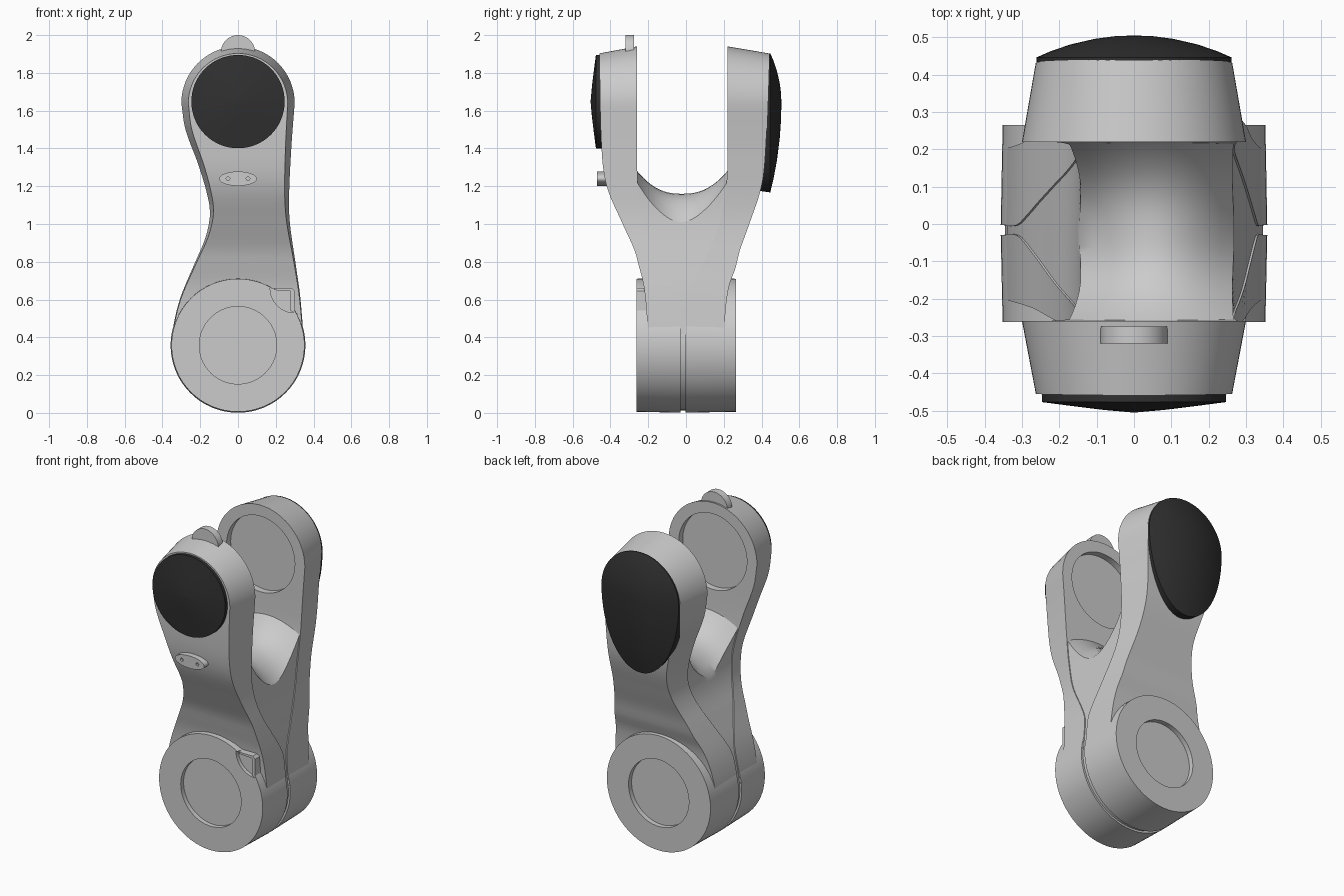
import bpy, bmesh
from math import sin, cos, pi, tau, radians

if "Cube" in bpy.data.objects:
    bpy.data.objects.remove(bpy.data.objects["Cube"])

dark = bpy.data.materials.new("dark_cap")
dark.diffuse_color = (0.03, 0.03, 0.03, 1)
dark.use_nodes = True
dark.node_tree.nodes["Principled BSDF"].inputs["Base Color"].default_value = dark.diffuse_color


def interp(table, z):
    """Smooth (Hermite) interpolation through (z, value) points."""
    if z <= table[0][0]:
        return table[0][1]
    if z >= table[-1][0]:
        return table[-1][1]

    def slope(k):
        a, b = table[max(k - 1, 0)], table[min(k + 1, len(table) - 1)]
        return (b[1] - a[1]) / (b[0] - a[0])
    for k in range(len(table) - 1):
        (z0, v0), (z1, v1) = table[k], table[k + 1]
        if z <= z1:
            h = z1 - z0
            t = (z - z0) / h
            return ((2*t**3 - 3*t*t + 1) * v0 + (t**3 - 2*t*t + t) * h * slope(k)
                    + (3*t*t - 2*t**3) * v1 + (t**3 - t*t) * h * slope(k + 1))


def loft(name, rings, mat=None, smooth=True):
    """Closed solid skinned through equal-length closed rings."""
    bm = bmesh.new()
    vs = [[bm.verts.new(p) for p in r] for r in rings]
    n = len(rings[0])
    for a, b in zip(vs, vs[1:]):
        for i in range(n):
            j = (i + 1) % n
            bm.faces.new((a[i], a[j], b[j], b[i]))
    bm.faces.new(vs[0])
    bm.faces.new(vs[-1])
    bmesh.ops.remove_doubles(bm, verts=bm.verts, dist=1e-5)
    bmesh.ops.recalc_face_normals(bm, faces=bm.faces)
    me = bpy.data.meshes.new(name)
    bm.to_mesh(me)
    bm.free()
    ob = bpy.data.objects.new(name, me)
    bpy.context.collection.objects.link(ob)
    if mat:
        me.materials.append(mat)
    if smooth:
        smooth_shade(ob)
    return ob


def activate(ob):
    bpy.ops.object.select_all(action='DESELECT')
    ob.select_set(True)
    bpy.context.view_layer.objects.active = ob


def smooth_shade(ob):
    activate(ob)
    bpy.ops.object.shade_smooth_by_angle(angle=radians(30))


def prism(name, outline, y0, y1, smooth=True):
    return loft(name, [[(x, y, z) for x, z in outline] for y in (y0, y1)], smooth=smooth)


def ellipse(cx, cz, rx, rz, n=40, a0=0.0, a1=tau):
    m = n if a1 - a0 > tau - 0.01 else n - 1
    return [(cx + rx * cos(a0 + (a1 - a0) * i / m), cz + rz * sin(a0 + (a1 - a0) * i / m))
            for i in range(n)]


def cut(ob, cutter):
    cutter.hide_render = True
    mod = ob.modifiers.new("cut", 'BOOLEAN')
    mod.operation, mod.solver, mod.object = 'DIFFERENCE', 'EXACT', cutter
    activate(ob)
    bpy.ops.object.modifier_apply(modifier=mod.name)
    bpy.data.objects.remove(cutter)
    smooth_shade(ob)


# Front outline (left, right), draft, seam lines and outer faces, all by height
LEFT = [(.36, -.35), (.46, -.342), (.61, -.305), (.79, -.23), (.92, -.175), (1.03, -.15),
        (1.12, -.155), (1.3, -.205), (1.5, -.278), (1.64, -.3)]
RIGHT = [(.36, .35), (.61, .33), (.79, .305), (1.0, .275), (1.13, .27), (1.4, .282), (1.64, .3)]
DRAFT = [(.36, .002), (.8, .008), (1.2, .025), (1.64, .037)]
FRONT_IN = [(.36, -.03), (.58, -.03), (.66, -.06), (.89, -.19), (1.08, -.245), (1.25, -.257), (1.4, -.26)]
BACK_IN = [(.36, -.003), (.58, -.003), (.66, .025), (.74, .065), (.95, .16), (1.1, .2), (1.25, .217), (1.4, .22)]
FRONT_OUT = [(.36, -.2), (.55, -.21), (.68, -.225), (.78, -.25), (.86, -.272), (1.0, -.335),
             (1.2, -.42), (1.4, -.447), (1.9, -.459)]
BACK_OUT = [(.36, .2), (.55, .21), (.68, .23), (.76, .26), (.86, .285), (1.0, .335),
            (1.2, .4), (1.4, .422), (1.9, .441)]
TOP = 1.64


# Forked arm shells: one trapezoid section per height, round at the top
def arm(name, inner, outer):
    rows = []
    for i in range(36):
        z = .36 + (TOP - .36) * i / 36
        l, r, d = interp(LEFT, z), interp(RIGHT, z), interp(DRAFT, z)
        yi, yo = interp(inner, z), interp(outer, z)
        rows.append([(l, yi, z), (r, yi, z), (r - d, yo, z), (l + d, yo, z)])
    for i in range(17):
        a = pi / 2 * i / 16
        c, s = cos(a), sin(a)
        yi, zo = interp(inner, TOP), TOP + .263 * s
        yo = interp(outer, zo)
        rows.append([(-.3 * c, yi, TOP + .3 * s), (.3 * c, yi, TOP + .3 * s),
                     (.263 * c, yo, zo), (-.263 * c, yo, zo)])
    ob = loft(name, rows)
    yi = interp(inner, TOP)
    depth = .04 if yi > 0 else -.04
    cut(ob, prism("recess_cutter", ellipse(0, TOP, .232, .232, 48), yi - depth, yi + depth))
    return ob


arm("front_arm", FRONT_IN, FRONT_OUT)
arm("back_arm", BACK_IN, BACK_OUT)

# Web between the arms, ending in a saddle
rings = []
for i in range(25):
    u = i / 24
    s = abs(2 * u - 1)
    mid, edge = 1.16 + .13 * s ** 2.5, 1.01 + .22 * s * s

    def point(x, z):
        f, b = interp(FRONT_IN, z) - .008, interp(BACK_IN, z) + .008
        return (x, f + (b - f) * u, z)
    heights = [.4 + (edge - .4) * k / 20 for k in range(21)]
    l, r = interp(LEFT, edge) + .006, interp(RIGHT, edge) - .006
    ring = [point(interp(LEFT, z) + .006, z) for z in heights]
    for k in range(1, 12):
        t = k / 12
        ring.append(point(l + (r - l) * t, mid - (mid - edge) * (2 * t - 1) ** 2))
    ring += [point(interp(RIGHT, z) - .006, z) for z in reversed(heights)]
    rings.append(ring)
loft("saddle_web", rings)

# Lower hub with seam groove and a shallow recess on both faces
HUB = [(0, -.235), (.205, -.235), (.205, -.263), (.352, -.263), (.357, -.03), (.345, -.03),
       (.345, -.003), (.357, -.003), (.352, .265), (.205, .265), (.205, .235), (0, .235)]
hub = loft("lower_hub", [[(x, y, z) for x, z in ellipse(0, .358, max(r, .001), max(r, .001), 64)]
                         for r, y in HUB])

# Finger notch in the hub with its raised wall
fan = ellipse(.3, .66, .13, .13, 12, pi, 1.5 * pi) + [(.3, .645), (.285, .66)]
cut(hub, prism("notch_cutter", fan, -.3, -.238))
prism("notch_floor", fan, -.2, -.24)
prism("notch_wall", [(.278, .54), (.3, .53), (.3, .645), (.285, .66), (.19, .66), (.19, .65), (.278, .645)],
      -.2, -.263)


# Dark pivot caps
def cap(name, rx, top, bottom, cz, profile):
    rings = []
    for scale, y in profile:
        rings.append([(x * scale, y, cz + z * scale * (top if z > 0 else bottom))
                      for x, z in ellipse(0, 0, rx, 1, 64)])
    loft(name, rings, dark)


cap("front_cap", .247, .247, .247, 1.648,
    [(1, -.44), (1, -.477), (.66, -.488), (.33, -.498), (.01, -.505)])
cap("back_cap", .262, .262, .475, 1.642,
    [(.98, .38), (1, .446), (.85, .463), (.65, .481), (.4, .496), (.2, .503), (.01, .505)])

# Half-round tab on top of the front arm
prism("top_tab", ellipse(0, 1.91, .09, .09, 25, 0, pi) + [(-.09, 1.88), (.09, 1.88)], -.32, -.275)

# Oval button with two small holes
button = prism("oval_button", ellipse(0, 1.24, .1, .038, 40), -.39, -.47)
for x in (-.053, .053):
    cut(button, prism("hole_cutter", ellipse(x, 1.24, .01, .01, 12), -.5, -.455))
